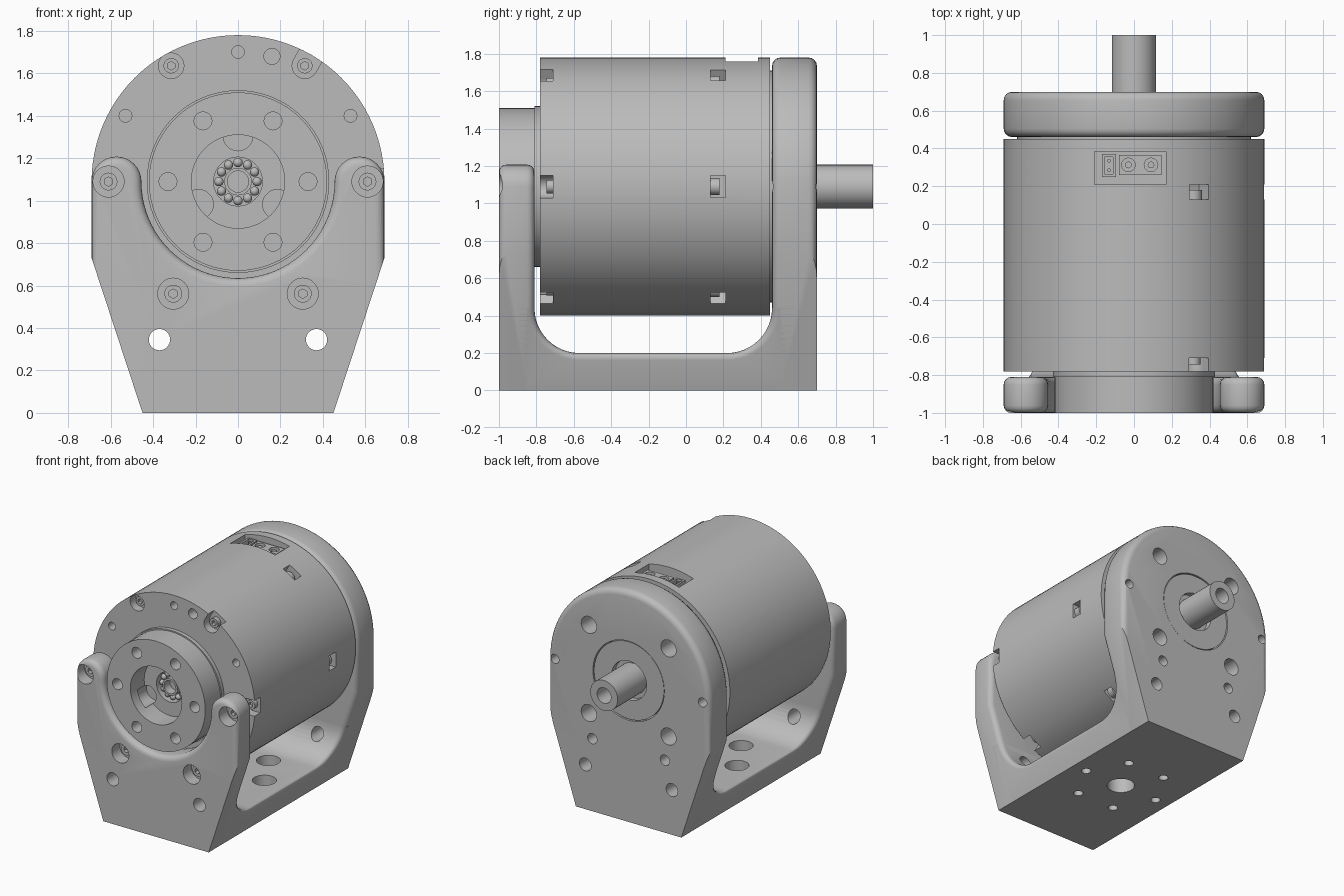
import bpy, bmesh
from math import sin, cos, pi, radians
from mathutils import Matrix, Vector

cube = bpy.data.objects.get("Cube")
if cube:
    bpy.data.objects.remove(cube, do_unlink=True)

AXIS = 1.09      # height of the motor axis
R = 0.69         # motor radius
SIX = [i * pi / 3 for i in range(6)]

metal = bpy.data.materials.new("grey metal")
metal.use_nodes = True
metal.diffuse_color = (0.5, 0.5, 0.5, 1)
metal.node_tree.nodes["Principled BSDF"].inputs["Base Color"].default_value = (0.5, 0.5, 0.5, 1)


def finish(name, bm):
    bmesh.ops.recalc_face_normals(bm, faces=bm.faces[:])
    mesh = bpy.data.meshes.new(name)
    bm.to_mesh(mesh)
    bm.free()
    obj = bpy.data.objects.new(name, mesh)
    mesh.materials.append(metal)
    bpy.context.collection.objects.link(obj)
    return obj


def cyl(name, r, a, b, u=0, v=AXIS, axis="y", seg=32):
    """Cylinder from a to b along y (placed at x, z) or along z (placed at x, y)."""
    m = (a + b) / 2
    if axis == "y":
        mat = Matrix.Translation((u, m, v)) @ Matrix.Rotation(pi / 2, 4, "X")
    else:
        mat = Matrix.Translation((u, v, m))
    bm = bmesh.new()
    bmesh.ops.create_cone(bm, cap_ends=True, segments=seg, radius1=r, radius2=r,
                          depth=b - a, matrix=mat)
    return finish(name, bm)


def box(name, lo, hi, turn=0):
    """Box between two corners, then turned about the motor axis."""
    lo, hi = Vector(lo), Vector(hi)
    bm = bmesh.new()
    bmesh.ops.create_cube(bm, size=1, matrix=Matrix.Translation((lo + hi) / 2)
                          @ Matrix.Diagonal((*(hi - lo), 1)))
    if turn:
        bm.transform(Matrix.Rotation(-turn, 4, "Y"))
    if turn is not None and lo.z < 0:
        bm.transform(Matrix.Translation((0, 0, AXIS)))
    return finish(name, bm)


def prism(name, loop_a, loop_b, soft, width):
    """Join two matching loops into a solid and round the cap edges chosen by soft."""
    bm = bmesh.new()
    a = [bm.verts.new(p) for p in loop_a]
    b = [bm.verts.new(p) for p in loop_b]
    caps = [bm.faces.new(a), bm.faces.new(b)]
    for i in range(len(a)):
        j = (i + 1) % len(a)
        bm.faces.new((a[i], a[j], b[j], b[i]))
    bmesh.ops.recalc_face_normals(bm, faces=bm.faces[:])
    edges = [e for f in caps for e in f.edges
             if soft((e.verts[0].co + e.verts[1].co) / 2)]
    bmesh.ops.bevel(bm, geom=edges, offset=width, segments=4, profile=0.5,
                    affect="EDGES", clamp_overlap=False)
    return finish(name, bm)


def cut(targets, cutter):
    for t in targets:
        mod = t.modifiers.new("cut", "BOOLEAN")
        mod.operation, mod.solver, mod.object = "DIFFERENCE", "EXACT", cutter
        bpy.context.view_layer.objects.active = t
        bpy.ops.object.modifier_apply(modifier=mod.name)
    bpy.data.objects.remove(cutter, do_unlink=True)


def arc(cx, cy, r, a0, a1, n):
    return [(cx + r * cos(radians(a0 + (a1 - a0) * i / n)),
             cy + r * sin(radians(a0 + (a1 - a0) * i / n))) for i in range(n + 1)]


def polar(r, a):
    return r * cos(a), AXIS + r * sin(a)


# Bracket: back plate with round top
side = [(-0.45, 0), (0.45, 0), (R, 0.73)]
outline = side + arc(0, AXIS, R, 0, 180, 48) + [(-R, 0.73)]
back = prism("back_plate", [(x, 0.46, z) for x, z in outline],
             [(x, 0.70, z) for x, z in outline],
             lambda m: m.z > 0.7 or (m.y < 0.6 and m.z > 0.01), 0.045)

# Bracket: front plate with two lobes around a round cradle
cradle = 0.455
lobe_r = (R - cradle) / 2
lobe_x = cradle + lobe_r
outline = (side + arc(lobe_x, AXIS, lobe_r, 0, 180, 16)
           + arc(0, AXIS, cradle, 0, -180, 40)[1:-1]
           + arc(-lobe_x, AXIS, lobe_r, 0, 180, 16) + [(-R, 0.73)])
front = prism("front_plate", [(x, -1, z) for x, z in outline],
              [(x, -0.81, z) for x, z in outline],
              lambda m: m.z > 0.7 or (m.z > 0.01 and (m.y > -0.9 or abs(m.x) < 0.44 and m.z > 0.5)), 0.04)

# Bracket: floor with big inner fillets, sides leaning with the plates
profile = ([(-0.9, 0), (0.58, 0), (0.58, 0.44)] + arc(0.22, 0.44, 0.24, 0, -90, 12)
           + arc(-0.57, 0.44, 0.24, -90, -180, 12) + [(-0.9, 0.44)])
half = lambda z: 0.45 + z * (R - 0.45) / 0.73
base = prism("base", [(-half(z), y, z) for y, z in profile],
             [(half(z), y, z) for y, z in profile],
             lambda m: 0.19 < m.z < 0.435 and -0.82 < m.y < 0.47, 0.04)

# Holes in the bracket
for s in (-1, 1):
    cut([front, back, base], cyl("hole", 0.05, -1.1, 0.8, s * 0.37, 0.345))
    for z in (-0.34, 0.34):
        cut([back], cyl("hole", 0.065, 0.4, 0.8, s * 0.34, AXIS + z))
    cut([back], cyl("hole", 0.035, 0.4, 0.8, s * 0.63))
    cut([back], cyl("hole", 0.04, 0.4, 0.8, s * 0.31, 0.56))
for a in (SIX[0], SIX[3], SIX[4], SIX[5]):
    x, z = polar(0.61, a)
    cut([front], cyl("hole", 0.073, -1.1, -0.90, x, z))
    head = cyl("bracket_screw", 0.042, -0.93, -0.85, x, z, seg=20)
    cut([head], cyl("socket", 0.022, -1, -0.90, x, z, seg=6))
cut([base], cyl("hole", 0.1, -0.1, 0.3, 0, -0.15, "z"))
for a in SIX:
    x, y = 0.33 * cos(a), -0.15 + 0.33 * sin(a)
    cut([base], cyl("hole", 0.035, -0.1, 0.3, x, y, "z", 20))
    cut([base], cyl("hole", 0.085, 0.1, 0.3, x, y, "z"))

# Motor body
body = cyl("motor_body", R, -0.78, 0.45, seg=96)
cyl("body_neck", 0.62, 0.44, 0.48, seg=64)
cut([body], cyl("bore", 0.40, -0.9, -0.66, seg=64))
for x, z, r in ((0, 1.70, 0.03), (0.16, 1.68, 0.038), (-0.53, 1.40, 0.03), (0.53, 1.40, 0.03)):
    cut([body], cyl("hole", r, -0.9, -0.70, x, z, seg=20))

# Screw notches at the front rim and slots further back
for a in SIX:
    x, z = polar(0.63, a)
    cut([body], cyl("notch", 0.06, -0.85, -0.71, x, z))
    cut([body], box("notch", (0.63, -0.85, -0.06), (0.8, -0.71, 0.06), a))
    screw = cyl("rim_screw", 0.036, -0.745, -0.70, x, z, seg=20)
    cut([screw], cyl("socket", 0.02, -0.8, -0.72, x, z, seg=6))
    cut([body], box("slot", (0.59, 0.13, -0.058), (0.8, 0.21, 0.058), a))
    cyl("slot_screw", 0.045, 0.12, 0.18, x, z, seg=20)
cut([body], box("slot", (0.62, 0.14, -0.05), (0.8, 0.21, 0.05), radians(150)))

# Connector bay on top with two plugs
cut([body], box("bay", (-0.21, 0.21, 1.64), (0.17, 0.385, 1.9)))
plug = box("signal_plug", (-0.17, 0.25, 1.62), (-0.095, 0.37, 1.74))
cut([plug], box("well", (-0.155, 0.265, 1.68), (-0.11, 0.355, 1.8)))
for y in (0.285, 0.335):
    cyl("signal_pin", 0.01, 1.66, 1.73, -0.132, y, "z", 8)
plug = box("power_plug", (-0.08, 0.26, 1.62), (0.145, 0.365, 1.74))
for x in (-0.03, 0.09):
    cut([plug], cyl("well", 0.036, 1.67, 1.8, x, 0.313, "z", 20))
    cyl("power_pin", 0.018, 1.65, 1.73, x, 0.313, "z", 12)

# Front output flange with bolt holes and a stepped recess
cyl("flange_collar", 0.43, -0.81, -0.77, seg=64)
collar = bpy.data.objects["flange_collar"]
cut([collar], cyl("bore", 0.40, -0.9, -0.7, seg=64))
flange = cyl("output_flange", 0.42, -1, -0.67, seg=64)
for a in SIX:
    x, z = polar(0.33, a)
    cut([flange], cyl("hole", 0.042, -1.1, -0.86, x, z, seg=24))
cut([flange], cyl("recess", 0.22, -1.1, -0.83, seg=48))
cut([flange], cyl("bearing_seat", 0.115, -1.1, -0.76, seg=40))
for i in range(3):
    x, z = polar(0.215, radians(90 + 120 * i))
    cut([flange], cyl("pocket", 0.07, -0.92, -0.75, x, z, seg=28))

# Ball bearing inside the recess
hub = cyl("bearing_hub", 0.065, -0.83, -0.74)
cut([hub], cyl("bore", 0.05, -0.9, -0.76))
for i in range(12):
    x, z = polar(0.09, i * pi / 6)
    bm = bmesh.new()
    bmesh.ops.create_uvsphere(bm, u_segments=12, v_segments=8, radius=0.022,
                              matrix=Matrix.Translation((x, -0.79, z)))
    finish("bearing_ball", bm)

# Rear nose disc and hollow shaft
cut([back], cyl("nose_seat", 0.305, 0.4, 0.8, seg=64))
nose = cyl("nose_disc", 0.298, 0.44, 0.695, seg=64)
cut([nose], cyl("shaft_seat", 0.15, 0.65, 0.8, seg=40))
shaft = cyl("shaft", 0.117, 0.6, 1.0, seg=40)
cut([shaft], cyl("bore", 0.06, 0.75, 1.1))

# Smooth shading with crisp edges
bpy.ops.object.select_all(action="DESELECT")
for obj in bpy.context.collection.objects:
    if obj.type == "MESH" and metal.name in obj.data.materials:
        obj.select_set(True)
        bpy.context.view_layer.objects.active = obj
bpy.ops.object.shade_smooth_by_angle(angle=radians(30))
